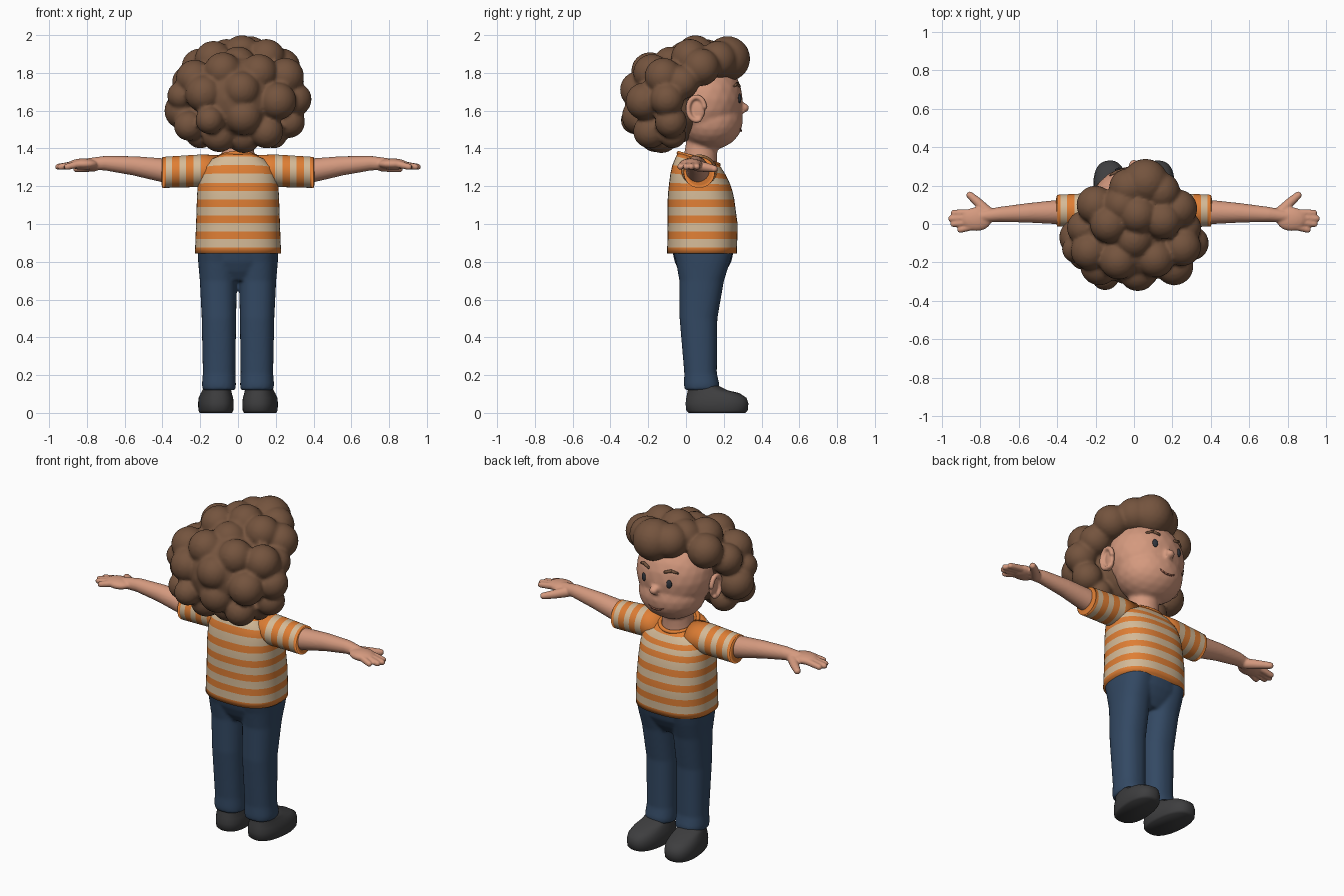
import bpy, bmesh, math
from mathutils import Matrix, Vector

cube = bpy.data.objects.get("Cube")
if cube:
    bpy.data.objects.remove(cube, do_unlink=True)


def material(name, r, g, b):
    mat = bpy.data.materials.new(name)
    mat.use_nodes = True
    mat.diffuse_color = (r, g, b, 1)
    bsdf = mat.node_tree.nodes["Principled BSDF"]
    bsdf.inputs["Base Color"].default_value = (r, g, b, 1)
    bsdf.inputs["Roughness"].default_value = 0.8
    return mat


SKIN = material("warm_skin", 0.66, 0.32, 0.21)
HAIR = material("brown_hair", 0.175, 0.088, 0.048)
ORANGE = material("orange_cloth", 0.74, 0.21, 0.035)
CREAM = material("cream_cloth", 0.66, 0.49, 0.31)
DENIM = material("navy_denim", 0.033, 0.066, 0.125)
SHOE = material("charcoal_shoe", 0.048, 0.048, 0.05)
EYE = material("dark_eye", 0.03, 0.035, 0.045)
LIP = material("mouth_brown", 0.3, 0.11, 0.07)


def finish(bm, name, mats, mirror=False, voxel=0, soften=4):
    """Turn a bmesh into an object, optionally mirrored and fused."""
    bmesh.ops.recalc_face_normals(bm, faces=bm.faces)
    for f in bm.faces:
        f.smooth = True
    mesh = bpy.data.meshes.new(name)
    bm.to_mesh(mesh)
    bm.free()
    obj = bpy.data.objects.new(name, mesh)
    bpy.context.scene.collection.objects.link(obj)
    for m in mats:
        mesh.materials.append(m)
    if mirror:
        obj.modifiers.new("mirror", "MIRROR").use_mirror_merge = False
    if voxel:
        fuse = obj.modifiers.new("fuse", "REMESH")
        fuse.mode = "VOXEL"
        fuse.voxel_size = voxel
        fuse.use_smooth_shade = True
        soft = obj.modifiers.new("soften", "SMOOTH")
        soft.factor = 0.5
        soft.iterations = soften
    return obj


def ball(bm, centre, radii, turn=None):
    mat = Matrix.Translation(centre) @ (turn or Matrix()) @ Matrix.Diagonal((*radii, 1))
    bmesh.ops.create_icosphere(bm, subdivisions=3, radius=1, matrix=mat)


def limb(bm, points):
    """Rounded tube through (x, y, z, radius) points."""
    for p in points:
        ball(bm, p[:3], (p[3],) * 3)
    for a, b in zip(points, points[1:]):
        start, end = Vector(a[:3]), Vector(b[:3])
        d = end - start
        mat = Matrix.Translation((start + end) / 2) @ d.to_track_quat("Z", "Y").to_matrix().to_4x4()
        bmesh.ops.create_cone(bm, cap_ends=True, segments=24, radius1=a[3],
                              radius2=b[3], depth=d.length, matrix=mat)


def sample(keys, t):
    for a, b in zip(keys, keys[1:]):
        if t <= b[0]:
            f = max(0, (t - a[0]) / (b[0] - a[0]))
            return [u + (v - u) * f for u, v in zip(a[1:], b[1:])]
    return keys[-1][1:]


def loft(bm, keys, stops=None, axis="z", power=2.3, sides=40, slope=None):
    """Skin rings (t, centre a, centre b, radius a, radius b); bands alternate colour."""
    rings = []
    for t in stops or [k[0] for k in keys]:
        ca, cb, ra, rb = sample(keys, t)
        ring = []
        for i in range(sides):
            c, s = math.cos(math.tau * i / sides), math.sin(math.tau * i / sides)
            a = ca + ra * math.copysign(abs(c) ** (2 / power), c)
            b = cb + rb * math.copysign(abs(s) ** (2 / power), s)
            lean = slope(t) * b if slope else 0
            ring.append(bm.verts.new((a, b, t - lean) if axis == "z" else (t, a, b)))
        rings.append(ring)
    for band, (low, high) in enumerate(zip(rings, rings[1:])):
        for i in range(sides):
            j = (i + 1) % sides
            bm.faces.new((low[i], low[j], high[j], high[i])).material_index = band % 2
    bm.faces.new(rings[0])
    bm.faces.new(rings[-1])


# Head with jaw, neck and nose
bm = bmesh.new()
ball(bm, (0, 0.1, 1.66), (0.225, 0.2, 0.22))
ball(bm, (0, 0.13, 1.55), (0.195, 0.172, 0.158))
ball(bm, (0, 0.31, 1.615), (0.027, 0.025, 0.025))
limb(bm, [(0, 0.07, 1.27, 0.1), (0, 0.075, 1.34, 0.09), (0, 0.09, 1.48, 0.08)])
finish(bm, "head", [SKIN], voxel=0.01)

# Ears: a thin lobe with a raised rim
bm = bmesh.new()
tilt = Matrix.Rotation(math.radians(-15), 4, "Z")
ball(bm, (0.222, 0.055, 1.605), (0.02, 0.048, 0.068), tilt)
rim = []
for i in range(15):
    ang = math.radians(-110 + 20 * i)
    rim.append((0.24, 0.055 - 0.044 * math.cos(ang), 1.61 + 0.062 * math.sin(ang), 0.014))
limb(bm, rim)
finish(bm, "ears", [SKIN], mirror=True, voxel=0.006)

# Face details
bm = bmesh.new()
ball(bm, (0.085, 0.284, 1.665), (0.016, 0.008, 0.025), Matrix.Rotation(math.radians(-20), 4, "Z"))
finish(bm, "eyes", [EYE], mirror=True)
bm = bmesh.new()
limb(bm, [(0.055, 0.282, 1.73, 0.008), (0.09, 0.272, 1.742, 0.009), (0.122, 0.254, 1.73, 0.006)])
finish(bm, "eyebrows", [HAIR], mirror=True)
bm = bmesh.new()
limb(bm, [(0, 0.291, 1.493, 0.005), (0.025, 0.29, 1.496, 0.005), (0.05, 0.284, 1.51, 0.004)])
finish(bm, "mouth", [LIP], mirror=True)

# Curly hair: clustered curls (x, y, z, radius)
curls = [
    (0, -.08, 1.66, .24), (.06, .22, 1.875, .12), (.14, .17, 1.87, .1), (-.03, .19, 1.88, .1),
    (-.2, .1, 1.83, .1), (-.06, .1, 1.88, .1), (.23, .08, 1.83, .1), (.02, .05, 1.9, .1),
    (.15, .02, 1.88, .1), (-.13, 0, 1.87, .1), (0, -.08, 1.84, .1), (.26, -.02, 1.75, .09),
    (-.26, -.02, 1.75, .09), (.25, -.12, 1.78, .1), (-.23, -.14, 1.77, .1), (.3, -.1, 1.66, .09),
    (-.29, -.07, 1.6, .1), (.21, -.22, 1.65, .1), (-.18, -.22, 1.69, .1), (.02, -.25, 1.71, .1),
    (.03, -.24, 1.57, .1), (-.15, -.27, 1.55, .075), (.27, -.08, 1.54, .085), (-.26, -.16, 1.52, .08),
    (.15, -.19, 1.49, .09), (-.1, -.16, 1.47, .09), (.03, -.13, 1.47, .095), (.19, -.07, 1.47, .07),
    (-.2, -.08, 1.48, .08), (-.08, -.19, 1.81, .1), (.11, -.18, 1.8, .1), (-.3, -.13, 1.68, .075),
]
bm = bmesh.new()
for x, y, z, r in curls:
    ball(bm, (x, y, z), (r, r, r))
finish(bm, "curly_hair", [HAIR], voxel=0.011, soften=2)

# Striped shirt body
body = [(0.845, 0, 0.085, 0.228, 0.185), (1.0, 0, 0.088, 0.222, 0.185), (1.15, 0, 0.078, 0.217, 0.175),
        (1.25, 0, 0.07, 0.21, 0.155), (1.3, 0, 0.068, 0.195, 0.14), (1.345, 0, 0.067, 0.15, 0.12),
        (1.365, 0, 0.067, 0.108, 0.108)]
stops = [0.845]
for k in range(6):
    stops += [0.875 + 0.085 * k, 0.92 + 0.085 * k]
stops += [1.365]
bm = bmesh.new()
loft(bm, body, stops, power=2.5, sides=56, slope=lambda z: 0.28 * max(0, (z - 1.2) / 0.16))
finish(bm, "striped_shirt", [ORANGE, CREAM])

# Neckband following the sloping neckline
bm = bmesh.new()
band = []
for i in range(33):
    a = math.tau * i / 32
    y = 0.067 + 0.106 * math.sin(a)
    band.append((0.106 * math.cos(a), y, 1.364 - 0.29 * y, 0.012))
limb(bm, band)
finish(bm, "neckband", [ORANGE], voxel=0.006)

# Striped sleeves, stepping in at the cuff
sleeve = [(0.1, 0.068, 1.28, 0.1, 0.085), (0.2, 0.07, 1.282, 0.092, 0.086),
          (0.4, 0.07, 1.273, 0.082, 0.082), (0.405, 0.07, 1.273, 0.066, 0.066)]
bm = bmesh.new()
loft(bm, sleeve, [0.1, 0.195, 0.235, 0.275, 0.31, 0.35, 0.382, 0.4, 0.4, 0.405], axis="x", power=2)
for f in bm.faces:
    if f.calc_center_median().x > 0.383:
        f.material_index = 0
finish(bm, "sleeves", [ORANGE, CREAM], mirror=True)

# Arms with palms, fingers and thumbs
bm = bmesh.new()
limb(bm, [(0.22, 0.07, 1.278, 0.066), (0.4, 0.062, 1.285, 0.063), (0.55, 0.058, 1.308, 0.051),
          (0.7, 0.05, 1.322, 0.039), (0.79, 0.04, 1.318, 0.031)])
ball(bm, (0.82, 0.025, 1.317), (0.08, 0.062, 0.03))
for y, tip in ((-0.03, 0.905), (0.0, 0.94), (0.028, 0.952), (0.058, 0.938)):
    limb(bm, [(0.84, 0.02 + y * 0.8 - 0.008, 1.318, 0.02), (tip, y, 1.303, 0.0165)])
limb(bm, [(0.76, 0.06, 1.308, 0.03), (0.815, 0.115, 1.298, 0.024), (0.855, 0.15, 1.292, 0.019)])
finish(bm, "arms_and_hands", [SKIN], mirror=True, voxel=0.006)

# Trousers: hips plus two legs, fused
bm = bmesh.new()
loft(bm, [(0.7, 0, 0.085, 0.1, 0.09), (0.75, 0, 0.087, 0.17, 0.125),
          (0.8, 0, 0.09, 0.2, 0.15), (0.88, 0, 0.09, 0.213, 0.168)])
leg = [(0.12, 0.1, 0.083, 0.087, 0.09), (0.15, 0.101, 0.083, 0.09, 0.094), (0.21, 0.1, 0.077, 0.086, 0.086),
       (0.5, 0.101, 0.066, 0.091, 0.1), (0.7, 0.104, 0.083, 0.098, 0.118), (0.8, 0.108, 0.09, 0.103, 0.143),
       (0.86, 0.11, 0.09, 0.104, 0.16)]
for side in (1, -1):
    loft(bm, [(t, side * x, y, rx, ry) for t, x, y, rx, ry in leg])
finish(bm, "trousers", [DENIM], voxel=0.009, soften=6)

# Shoes, toes turned slightly out
bm = bmesh.new()
loft(bm, [(0, 0, 0.165, 0.083, 0.15), (0.012, 0, 0.165, 0.09, 0.163), (0.05, 0, 0.165, 0.092, 0.167),
          (0.08, 0, 0.162, 0.089, 0.16), (0.105, 0, 0.145, 0.08, 0.138), (0.12, 0, 0.115, 0.075, 0.105),
          (0.145, 0, 0.09, 0.068, 0.08)], power=2.4)
bm.transform(Matrix.Translation((0.1, 0, 0)) @ Matrix.Rotation(math.radians(-6), 4, "Z"))
finish(bm, "shoes", [SHOE], mirror=True)
